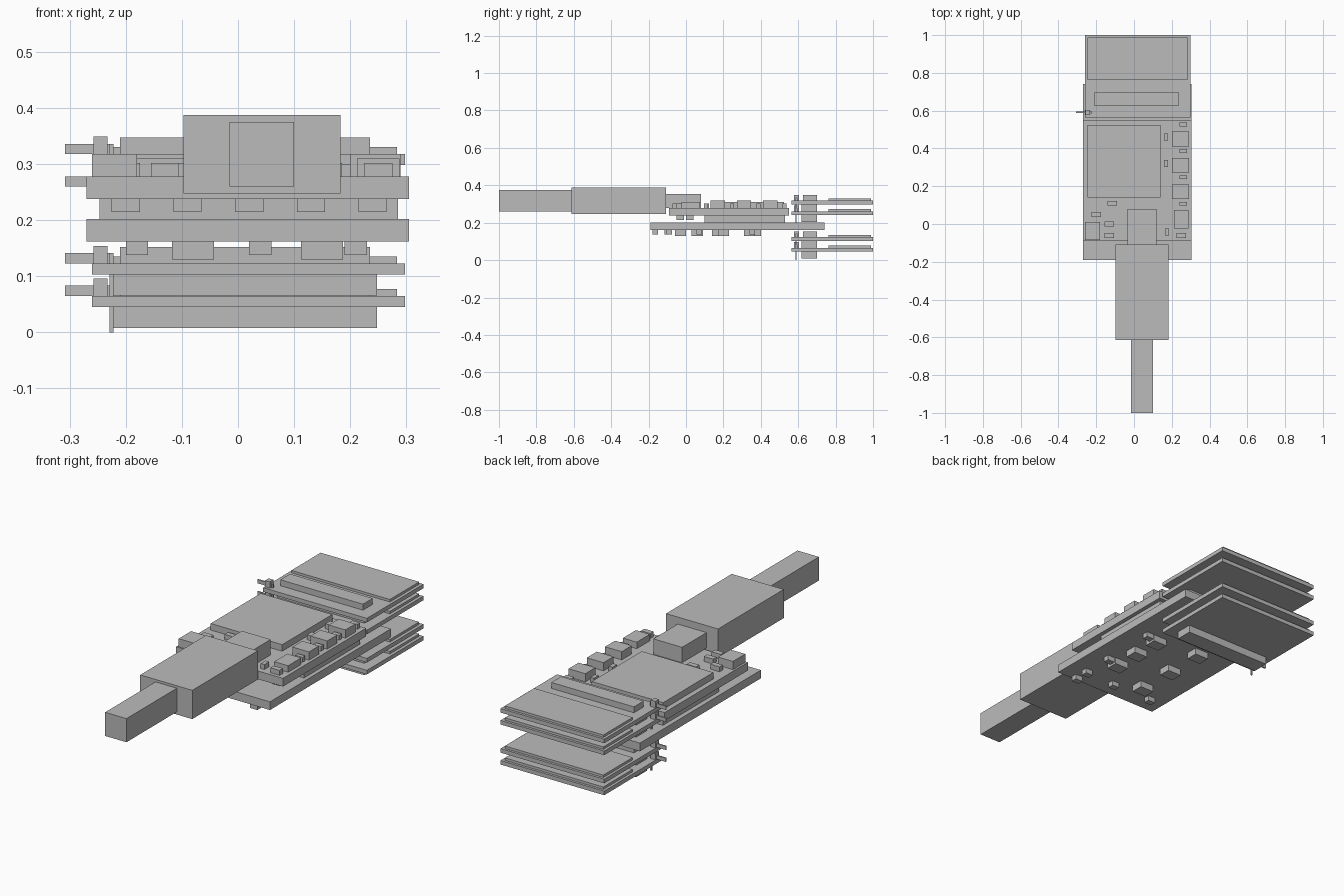
import bpy

cube = bpy.data.objects.get("Cube")
if cube:
    bpy.data.objects.remove(cube, do_unlink=True)

grey = bpy.data.materials.new("plain grey")
grey.use_nodes = True
grey.diffuse_color = (.5, .5, .5, 1)
shader = grey.node_tree.nodes["Principled BSDF"]
shader.inputs["Base Color"].default_value = grey.diffuse_color


def box(name, x_span, y_span, z_span):
    """Axis-aligned box reaching from the low to the high end of each span."""
    bpy.ops.mesh.primitive_cube_add(size=1)
    part = bpy.context.object
    part.name = name
    spans = (x_span, y_span, z_span)
    part.location = [(low + high) / 2 for low, high in spans]
    part.scale = [high - low for low, high in spans]
    part.data.materials.append(grey)


def chip(name, x, y, width, depth, face, height):
    """Small part centred on x and y; a negative height hangs below the face."""
    z_span = sorted((face, face + height))
    box(name, (x - width / 2, x + width / 2), (y - depth / 2, y + depth / 2), z_span)


# Circuit boards, both of the same thickness and width
thick = .04
lower_base = .162
lower_top = lower_base + thick
upper_base = lower_top + thick * .9
upper_top = upper_base + thick
board_span = (-.27, .305)
box("lower_board", board_span, (-.19, .74), (lower_base, lower_top))
box("upper_board", board_span, (-.09, .55), (upper_base, upper_top))
box("middle_chip", (-.247, .285), (.1, .53), (lower_top, upper_base))

# Front plug: tip, body and socket meet end to end
body_front, body_back = -.613, -.108
box("plug_tip", (-.015, .1), (-1, body_front), (.26, .375))
box("plug_body", (-.097, .183), (body_front, body_back), (.247, .387))
box("plug_socket", (-.035, .12), (body_back, .08), (upper_top, .353))

# Chips on the upper board
tall, medium, small = thick, thick * .8, thick * .6
box("main_chip", (-.245, .14), (.14, .525), (upper_top, upper_top + medium))
chip("corner_chip", -.22, -.037, .08, .095, upper_top, tall)
chip("front_chip", .25, .025, .075, .1, upper_top, medium)

# Row of side chips with a resistor in front of each and one behind the last
pitch = .14
for step in range(4):
    row = .17 + step * pitch
    chip("side_resistor", .26, row - pitch * .45, .04, .02, upper_top, small)
    if step < 3:
        chip("side_chip", .245, row, .09, .077, upper_top, tall)
    if step in (1, 2):
        chip("upright_resistor", .17, row + .01, .02, .036, upper_top, small)
chip("upright_resistor", .175, -.043, .02, .036, upper_top, small)

# Capacitors around the socket
for x, y in ((-.115, .11), (-.2, .05), (-.13, 0), (-.13, -.06), (.25, -.06)):
    chip("capacitor", x, y, .05, .026, upper_top, small)

# Zigzag of parts hanging below the upper board
for step in range(5):
    x, y = -.2 + step * .11, (step % 2) * .05 - .03
    chip("hanging_part", x, y, .05, .04, upper_base, -small)

# Two rows of chips and the smaller parts below the lower board
for step in range(3):
    chip("under_chip_outer", .15, .06 + step * pitch, .075, .06, lower_base, -medium)
    chip("under_chip_inner", -.08, -.03 + step * .2, .075, .06, lower_base, -medium)
for y in (-.165, -.09, .07, .355):
    chip("under_edge_part", .21, y, .04, .03, lower_base, -small)
for x in (-.18, .04):
    chip("under_front_part", x, -.1, .04, .03, lower_base, -small)


def rear_card(base):
    """Card with a plate, connectors above and below, and a side switch."""
    top = base + thick / 2
    box("rear_card", (-.26, .298), (.565, 1), (base, top))
    box("card_plate", (-.247, .283), (.763, .988), (top, top + .012))
    box("card_upper_connector", (-.21, .235), (.625, .7), (top, top + .029))
    box("card_lower_connector", (-.222, .248), (.617, .7), (base - .037, base))
    lever_top = top + .018
    lever_end = -.222
    box("switch_lever", (-.308, lever_end), (.588, .595), (top, lever_top))
    chip("switch_block", -.245, .59, .025, .027, top, .031)
    box("switch_pin", (-.229, lever_end), (.585, .592), (base - .045, lever_top))


# Two pairs of cards
for pair_base in (.045, .24):
    for base in (pair_base, pair_base + .058):
        rear_card(base)
